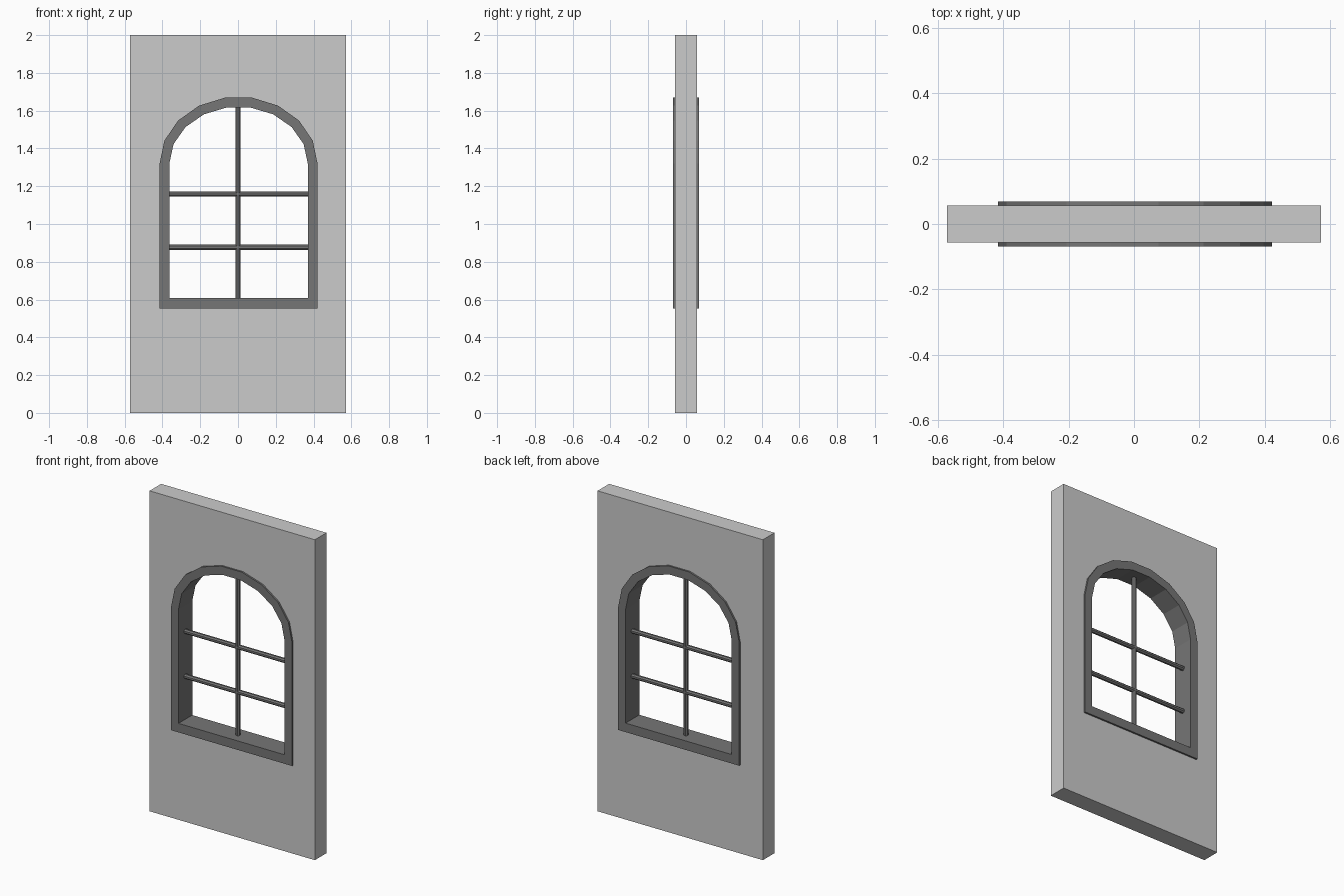
import bpy, bmesh, math
from mathutils import Matrix

if "Cube" in bpy.data.objects:
    bpy.data.objects.remove(bpy.data.objects["Cube"])

CX = 0.003          # window centre
SPRING = 1.32       # height where the arch starts
STEPS = 9           # arch facets

frame_mat = bpy.data.materials.new("dark_frame")
frame_mat.diffuse_color = (0.18, 0.18, 0.18, 1)
frame_mat.use_nodes = True
frame_mat.node_tree.nodes["Principled BSDF"].inputs["Base Color"].default_value = frame_mat.diffuse_color


def arch(half_w, bottom, rise):
    pts = [(CX - half_w, bottom), (CX + half_w, bottom)]
    for i in range(STEPS + 1):
        a = math.pi * i / STEPS
        pts.append((CX + half_w * math.cos(a), SPRING + rise * math.sin(a)))
    return pts


def finish(name, bm, mat=None):
    bmesh.ops.recalc_face_normals(bm, faces=bm.faces)
    me = bpy.data.meshes.new(name)
    bm.to_mesh(me)
    bm.free()
    ob = bpy.data.objects.new(name, me)
    bpy.context.collection.objects.link(ob)
    if mat:
        me.materials.append(mat)
    return ob


def plate(name, outer, inner, half_d, mat=None):
    """Flat outline with a hole, extruded along y."""
    bm = bmesh.new()
    for loop in (outer, inner):
        vs = [bm.verts.new((x, -half_d, z)) for x, z in loop]
        for a, b in zip(vs, vs[1:] + vs[:1]):
            bm.edges.new((a, b))
    bmesh.ops.triangle_fill(bm, edges=bm.edges[:], use_beauty=True, normal=(0, -1, 0))
    # keep the front cap and extrude a back cap from it
    ext = bmesh.ops.extrude_face_region(bm, geom=bm.faces[:], use_keep_orig=True)
    moved = [g for g in ext["geom"] if isinstance(g, bmesh.types.BMVert)]
    bmesh.ops.translate(bm, verts=moved, vec=(0, 2 * half_d, 0))
    return finish(name, bm, mat)


def bar(name, centre, length, axis):
    """Thin eight-sided glazing bar."""
    bm = bmesh.new()
    rot = Matrix.Rotation(math.pi / 2, 4, 'Y') if axis == 'X' else Matrix.Identity(4)
    mat = Matrix.Translation(centre) @ rot @ Matrix.Rotation(math.pi / 8, 4, 'Z')
    bmesh.ops.create_cone(bm, cap_ends=True, segments=8, radius1=0.0145,
                          radius2=0.0145, depth=length, matrix=mat)
    return finish(name, bm, frame_mat)


outer = arch(0.418, 0.552, 0.354)
inner = arch(0.3665, 0.608, 0.301)

# wall panel with arched opening
W = 0.571
plate("wall_panel", [(-W, 0), (W, 0), (W, 2), (-W, 2)], outer, 0.057)

# arched window frame lining the opening
plate("window_frame", outer, inner, 0.068, frame_mat)

# glazing bars
bar("vertical_bar", (0, 0, 1.112), 1.03, 'Z')
for label, z in (("upper", 1.158), ("lower", 0.877)):
    bar(label + "_horizontal_bar", (CX, 0, z), 0.75, 'X')
